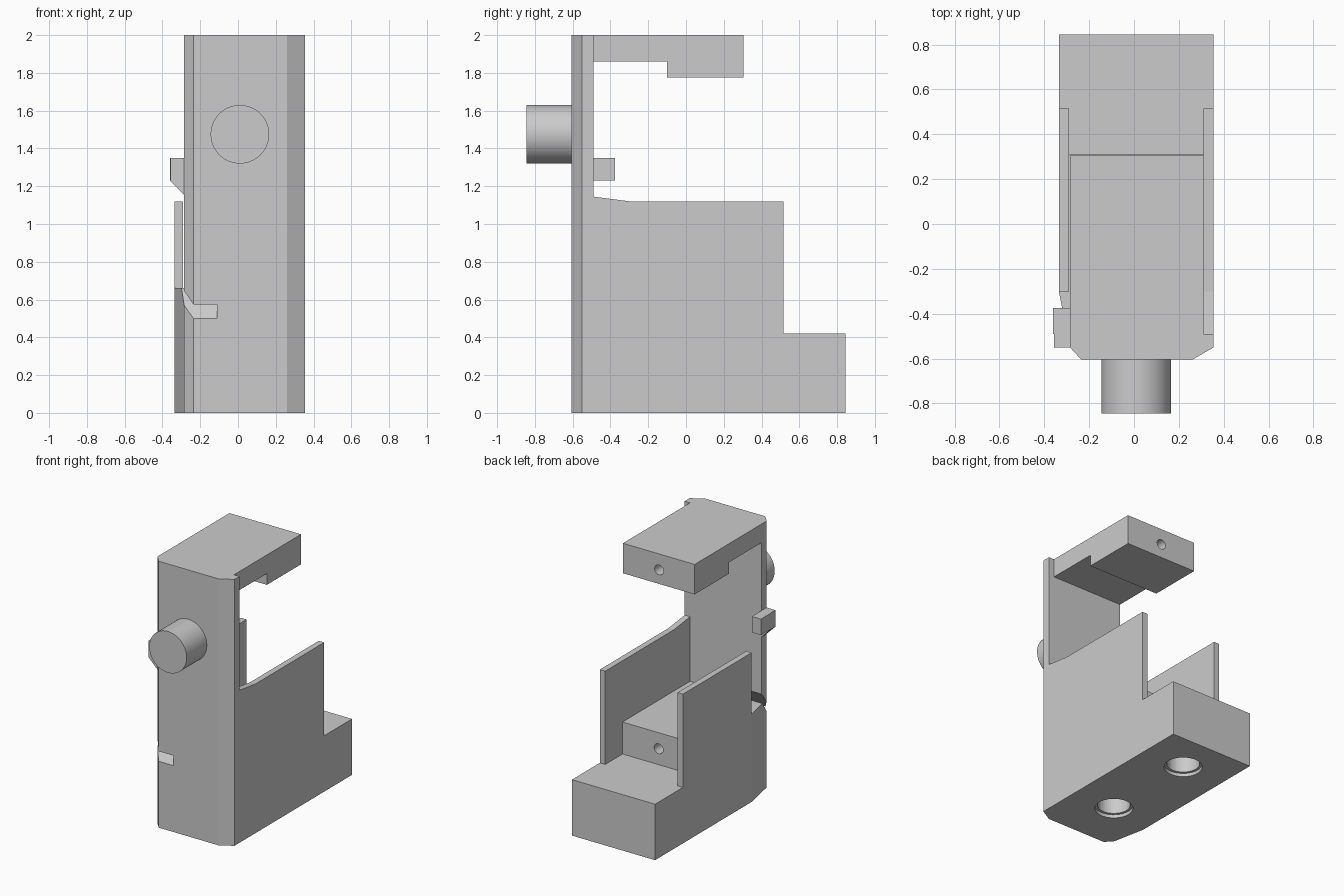
import bpy, bmesh, math
from mathutils import Matrix, Vector

cube = bpy.data.objects.get("Cube")
if cube:
    bpy.data.objects.remove(cube, do_unlink=True)

grey = bpy.data.materials.new("light_grey")
grey.use_nodes = True
colour = (0.6, 0.6, 0.6, 1)
grey.diffuse_color = colour
grey.node_tree.nodes["Principled BSDF"].inputs["Base Color"].default_value = colour


def finish(bm, name):
    bmesh.ops.recalc_face_normals(bm, faces=bm.faces)
    mesh = bpy.data.meshes.new(name)
    bm.to_mesh(mesh)
    bm.free()
    obj = bpy.data.objects.new(name, mesh)
    bpy.context.collection.objects.link(obj)
    mesh.materials.append(grey)
    return obj


def prism(name, points, lo, hi, axis="z"):
    """Extrude a 2D profile along an axis: x takes (y, z), y takes (x, z), z takes (x, y)."""
    place = {"x": lambda a, b: (lo, a, b),
             "y": lambda a, b: (a, lo, b),
             "z": lambda a, b: (a, b, lo)}[axis]
    bm = bmesh.new()
    face = bm.faces.new([bm.verts.new(place(a, b)) for a, b in points])
    new = bmesh.ops.extrude_face_region(bm, geom=[face])["geom"]
    move = Vector([(hi - lo) * (c == axis) for c in "xyz"])
    bmesh.ops.translate(bm, vec=move, verts=[v for v in new if isinstance(v, bmesh.types.BMVert)])
    return finish(bm, name)


def cylinder(name, centre, radius, depth, along_y=False):
    bm = bmesh.new()
    turn = Matrix.Rotation(math.pi / 2, 4, "X") if along_y else Matrix.Identity(4)
    bmesh.ops.create_cone(bm, cap_ends=True, segments=48, radius1=radius, radius2=radius,
                          depth=depth, matrix=Matrix.Translation(centre) @ turn)
    return finish(bm, name)


def cut(target, cutter):
    mod = target.modifiers.new(cutter.name, "BOOLEAN")
    mod.operation = "DIFFERENCE"
    mod.solver = "EXACT"
    mod.object = cutter
    cutter.hide_render = True
    cutter.hide_set(True)
    cutter.display_type = "WIRE"


LEFT, RIGHT = -0.335, 0.355          # outer sides
IN_L, IN_R = -0.29, 0.31             # inner faces of the side walls
FRONT, BACK, INNER = -0.605, 0.845, -0.49
MID = 0.01
nose = [(-0.285, -0.55), (-0.235, FRONT), (0.26, FRONT), (RIGHT, -0.55)]

# Foot with chamfered front corners
base = prism("base", nose + [(RIGHT, BACK), (LEFT, BACK), (LEFT, -0.3)], 0, 0.42)

# Raised block between the walls
block = prism("inner_block", nose + [(RIGHT, INNER), (IN_R, INNER), (IN_R, 0.31), (IN_L, 0.31),
                                     (IN_L, -0.3), (LEFT, -0.3)], 0.42, 0.66)

# Tall front plate
plate = prism("front_plate", nose + [(RIGHT, INNER), (-0.285, INNER)], 0.66, 2)

# Overhanging top arm with a thicker end
arm = prism("top_arm", [(INNER, 1.86), (-0.1, 1.86), (-0.1, 1.775), (0.305, 1.775),
                        (0.305, 2), (INNER, 2)], -0.285, IN_R, "x")

# Side walls
prism("left_wall", [(INNER, 0.42), (0.515, 0.42), (0.515, 1.12), (-0.3, 1.12), (INNER, 1.145)],
      IN_R, RIGHT, "x")
prism("right_wall", [(-0.3, 0.42), (0.515, 0.42), (0.515, 1.12), (-0.3, 1.12)], LEFT, IN_L, "x")

# Clip on the edge of the plate
prism("clip_rear", [(-0.36, 1.23), (-0.285, 1.23), (-0.285, 1.35), (-0.36, 1.35)],
      INNER, -0.375, "y")
prism("clip_front", [(-0.357, 1.225), (-0.28, 1.148), (-0.28, 1.35), (-0.357, 1.35)],
      -0.55, INNER, "y")

# Round knob on the front
knob = cylinder("front_knob", (MID, -0.725, 1.475), 0.155, 0.24, True)

# Sloping slot through the corner of the plate
slot = prism("slot_cutter", [(-0.65, 0.44), (-0.45, 0.7), (-0.45, 0.775), (-0.65, 0.515)],
             -0.4, -0.11, "x")
cut(block, slot)
cut(plate, slot)

# Stepped holes under the foot
for i, y in enumerate((-0.205, 0.54)):
    cut(base, cylinder(f"foot_hole_cutter_{i}", (MID, y, 0.1), 0.113, 0.4))
    cut(base, cylinder(f"foot_rim_cutter_{i}", (MID, y, 0), 0.132, 0.05))

# Small round holes in the rear faces
cut(block, cylinder("block_hole_cutter", (MID, 0.31, 0.54), 0.037, 0.4, True))
cut(arm, cylinder("arm_hole_cutter", (MID, 0.305, 1.88), 0.037, 0.4, True))

# Smooth the knob while keeping its rim sharp
bpy.ops.object.select_all(action="DESELECT")
knob.select_set(True)
bpy.context.view_layer.objects.active = knob
bpy.ops.object.shade_smooth_by_angle()
